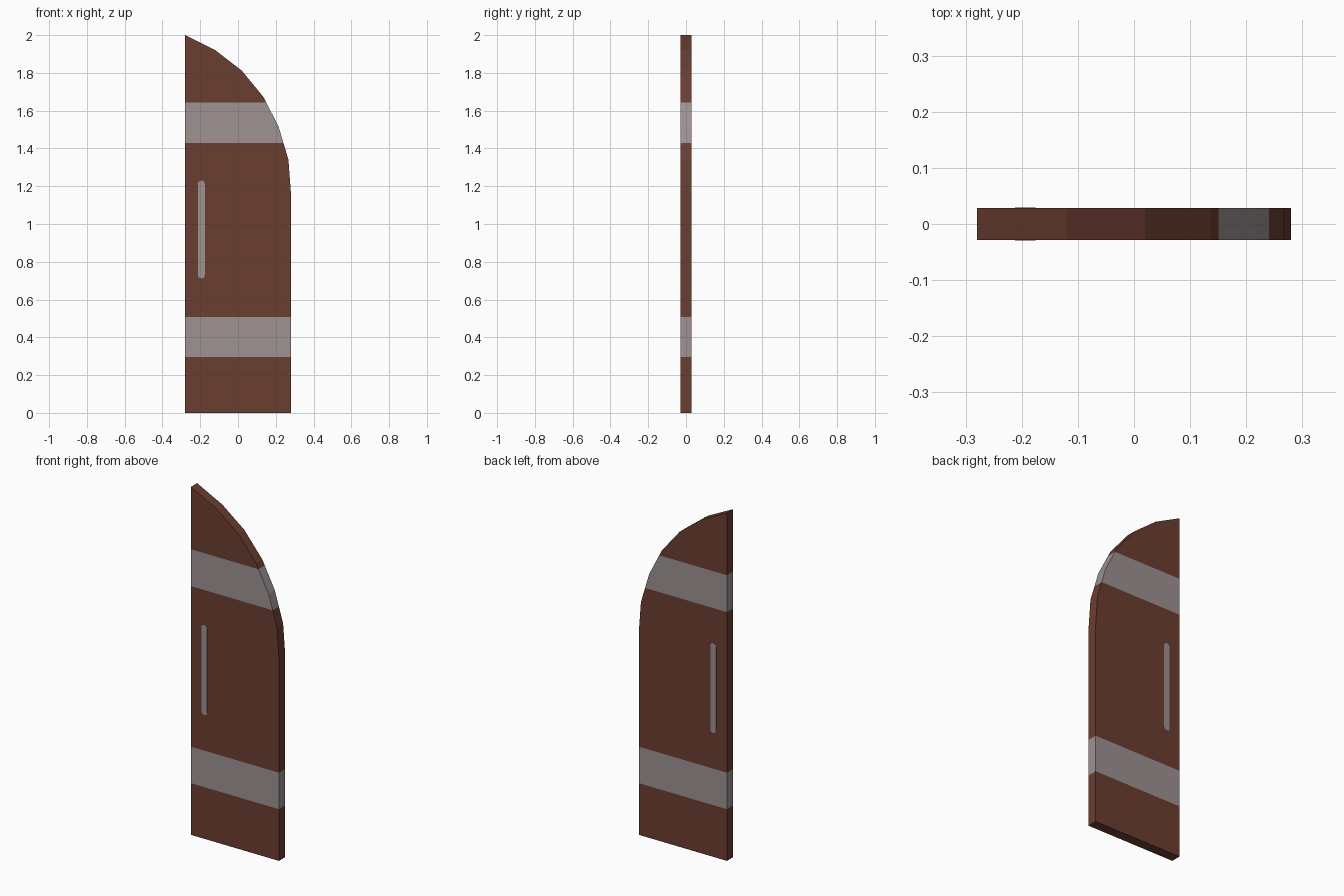
import bpy, bmesh, math

if "Cube" in bpy.data.objects:
    bpy.data.objects.remove(bpy.data.objects["Cube"])

HALF_T = 0.0285  # half thickness of the door leaf


def material(name, rgb):
    m = bpy.data.materials.new(name)
    m.diffuse_color = (*rgb, 1.0)
    m.use_nodes = True
    m.node_tree.nodes["Principled BSDF"].inputs["Base Color"].default_value = m.diffuse_color
    return m


brown = material("dark brown wood", (0.147, 0.047, 0.030))
grey = material("warm grey metal", (0.342, 0.287, 0.287))


def extruded(name, profile, half, mats):
    """Flat x-z outline extruded along y, centred on y = 0."""
    bm = bmesh.new()
    face = bm.faces.new([bm.verts.new((x, -half, z)) for x, z in profile])
    ret = bmesh.ops.extrude_face_region(bm, geom=[face])
    verts = [v for v in ret["geom"] if isinstance(v, bmesh.types.BMVert)]
    bmesh.ops.translate(bm, verts=verts, vec=(0, 2 * half, 0))
    bmesh.ops.recalc_face_normals(bm, faces=bm.faces[:])
    me = bpy.data.meshes.new(name)
    ob = bpy.data.objects.new(name, me)
    bpy.context.collection.objects.link(ob)
    for m in mats:
        me.materials.append(m)
    return ob, bm


# Door leaf: straight sides and a faceted half-arch top
outline = [(-0.28, 0), (0.28, 0), (0.28, 1.165), (0.267, 1.34), (0.215, 1.515),
           (0.135, 1.672), (0.02, 1.812), (-0.12, 1.92), (-0.28, 2.0)]
door, bm = extruded("door_leaf", outline, HALF_T, [brown, grey])

# Metal bands cut into the leaf and coloured by height
bands = [(0.297, 0.507), (1.43, 1.642)]
for band in bands:
    for z in band:
        bmesh.ops.bisect_plane(bm, geom=bm.verts[:] + bm.edges[:] + bm.faces[:],
                               plane_co=(0, 0, z), plane_no=(0, 0, 1))
for f in bm.faces:
    z = f.calc_center_median().z
    f.material_index = int(any(a < z < b for a, b in bands))
bm.to_mesh(door.data)
bm.free()

# Handle: slim round-ended bar running through, showing on both faces
cx, r, z0, z1 = -0.194, 0.0185, 0.712, 1.23
ends = []
for cz, start in ((z1 - r, 0), (z0 + r, math.pi)):
    for i in range(7):
        a = start + math.pi * i / 6
        ends.append((cx + r * math.cos(a), cz + r * math.sin(a)))
handle, bm = extruded("door_handle", ends, HALF_T + 0.001, [grey])
bm.to_mesh(handle.data)
bm.free()
